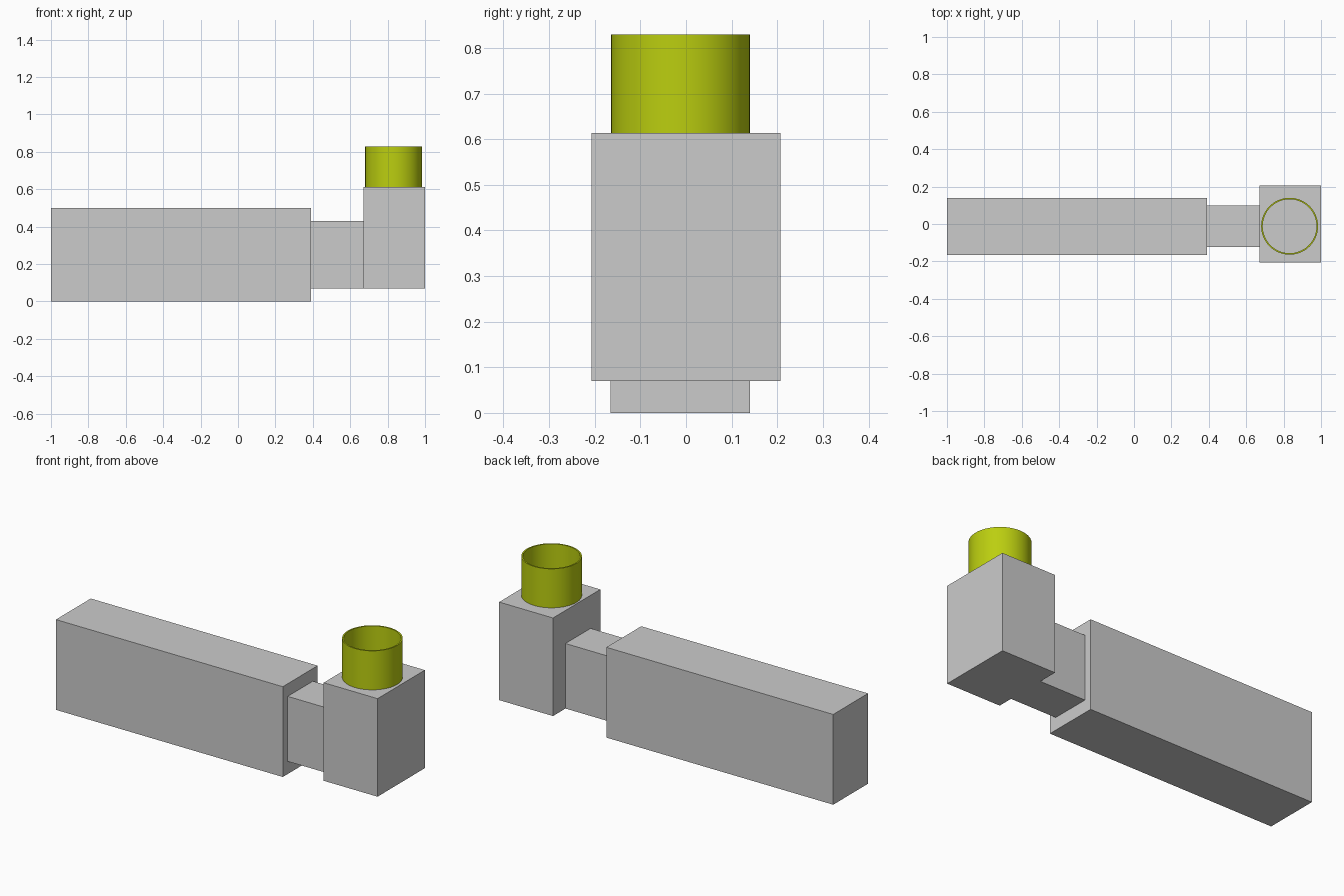
import bpy, bmesh, math
from mathutils import Vector

if "Cube" in bpy.data.objects:
    bpy.data.objects.remove(bpy.data.objects["Cube"])


def finish(name, bm):
    bmesh.ops.recalc_face_normals(bm, faces=bm.faces)
    mesh = bpy.data.meshes.new(name)
    bm.to_mesh(mesh)
    bm.free()
    obj = bpy.data.objects.new(name, mesh)
    bpy.context.collection.objects.link(obj)
    return obj


def box(name, lo, hi):
    lo, hi = Vector(lo), Vector(hi)
    bm = bmesh.new()
    bmesh.ops.create_cube(bm, size=1)
    bmesh.ops.scale(bm, vec=hi - lo, verts=bm.verts)
    bmesh.ops.translate(bm, vec=(lo + hi) / 2, verts=bm.verts)
    return finish(name, bm)


def tube(name, x, y, z0, z1, r_out, r_in, segments=64):
    # Spin a thin rectangular profile around the vertical axis
    bm = bmesh.new()
    pts = [(r_in, z0), (r_out, z0), (r_out, z1), (r_in, z1)]
    verts = [bm.verts.new((x + r, y, z)) for r, z in pts]
    edges = [bm.edges.new((verts[i], verts[(i + 1) % 4])) for i in range(4)]
    bmesh.ops.spin(bm, geom=verts + edges, cent=(x, y, 0), axis=(0, 0, 1),
                   angle=math.tau, steps=segments)
    bmesh.ops.remove_doubles(bm, verts=bm.verts, dist=1e-4)
    return finish(name, bm)


# Long body, narrow connecting neck and taller end block
box("main_body", (-1, -0.165, 0), (0.39, 0.14, 0.5))
box("neck", (0.39, -0.122, 0.07), (0.67, 0.098, 0.43))
box("end_block", (0.67, -0.207, 0.07), (1, 0.207, 0.613))

# Open yellow collar on top of the end block
collar = tube("collar", 0.832, -0.012, 0.613, 0.829, 0.152, 0.144)
mat = bpy.data.materials.new("yellow_green")
mat.diffuse_color = (0.50, 0.62, 0.005, 1)
mat.use_nodes = True
mat.node_tree.nodes["Principled BSDF"].inputs["Base Color"].default_value = mat.diffuse_color
collar.data.materials.append(mat)
bpy.context.view_layer.objects.active = collar
collar.select_set(True)
bpy.ops.object.shade_smooth_by_angle(angle=math.radians(30))
